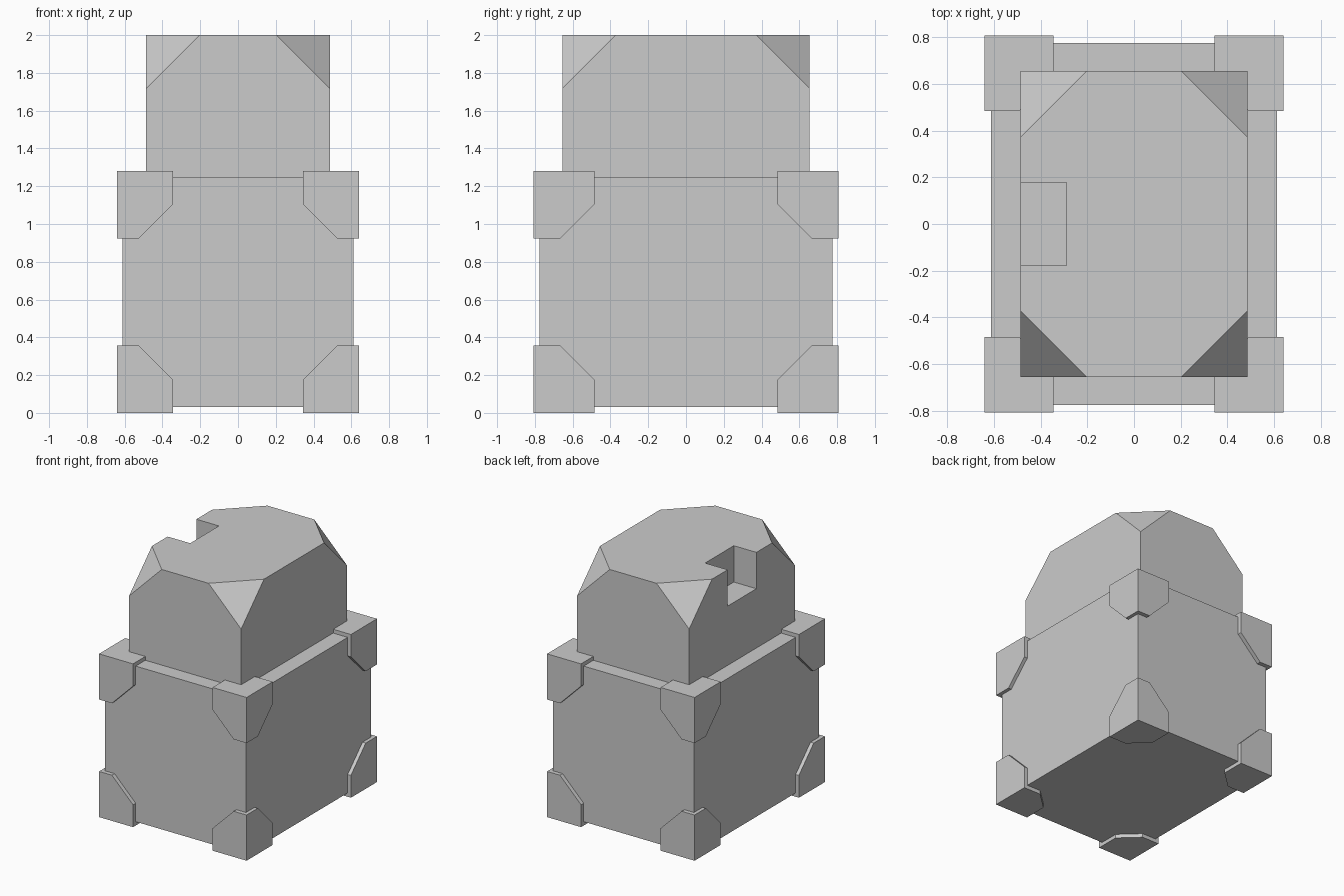
import bpy, bmesh
from itertools import product
from mathutils import Vector

if "Cube" in bpy.data.objects:
    bpy.data.objects.remove(bpy.data.objects["Cube"])


def box_mesh(lo, hi):
    bm = bmesh.new()
    lo, hi = Vector(lo), Vector(hi)
    bmesh.ops.create_cube(bm, size=1)
    for v in bm.verts:
        v.co = (lo + hi) / 2 + v.co * (hi - lo)
    return bm


def slice_off(bm, point, normal):
    # Cut away everything on the normal side and cap the opening
    geom = bm.verts[:] + bm.edges[:] + bm.faces[:]
    cut = bmesh.ops.bisect_plane(bm, geom=geom, plane_co=Vector(point),
                                 plane_no=Vector(normal).normalized(), clear_outer=True)
    edges = [e for e in cut["geom_cut"] if isinstance(e, bmesh.types.BMEdge)]
    bmesh.ops.contextual_create(bm, geom=edges)


def add_object(name, bm, z=0):
    bmesh.ops.recalc_face_normals(bm, faces=bm.faces[:])
    mesh = bpy.data.meshes.new(name)
    bm.to_mesh(mesh)
    bm.free()
    obj = bpy.data.objects.new(name, mesh)
    obj.location.z = z
    bpy.context.collection.objects.link(obj)
    return obj


# Main lower body
add_object("body", box_mesh((-0.612, -0.775, 0.03), (0.612, 0.775, 1.25)))

# Corner guards: one block with chamfered inner edges, mirrored to all eight corners
guard = box_mesh((0.345, 0.485, 0.282), (0.64, 0.808, 0.64))
slice_off(guard, (0.345, 0.6, 0.465), (-1, 0, -1))
slice_off(guard, (0.5, 0.485, 0.465), (0, -1, -1))
slice_off(guard, (0.345, 0.62, 0.5), (-0.135, -0.145, 0))
guards = add_object("corner_guards", guard, 0.64)
mirror = guards.modifiers.new("mirror", 'MIRROR')
mirror.use_axis = (True, True, True)
mirror.use_mirror_merge = False

# Upper block with its four top corners sliced off
upper = box_mesh((-0.486, -0.655, 1.25), (0.486, 0.655, 2))
for sx, sy in product((-1, 1), repeat=2):
    slice_off(upper, (sx * 0.486, sy * 0.655, 1.717), (sx, sy, 1))
upper_block = add_object("upper_block", upper)

# Notch in the left side of the upper block
cutter = add_object("notch_cutter", box_mesh((-0.7, -0.178, 1.715), (-0.29, 0.178, 2.2)))
cutter.hide_render = True
cutter.display_type = 'WIRE'
notch = upper_block.modifiers.new("notch", 'BOOLEAN')
notch.operation = 'DIFFERENCE'
notch.solver = 'EXACT'
notch.object = cutter
